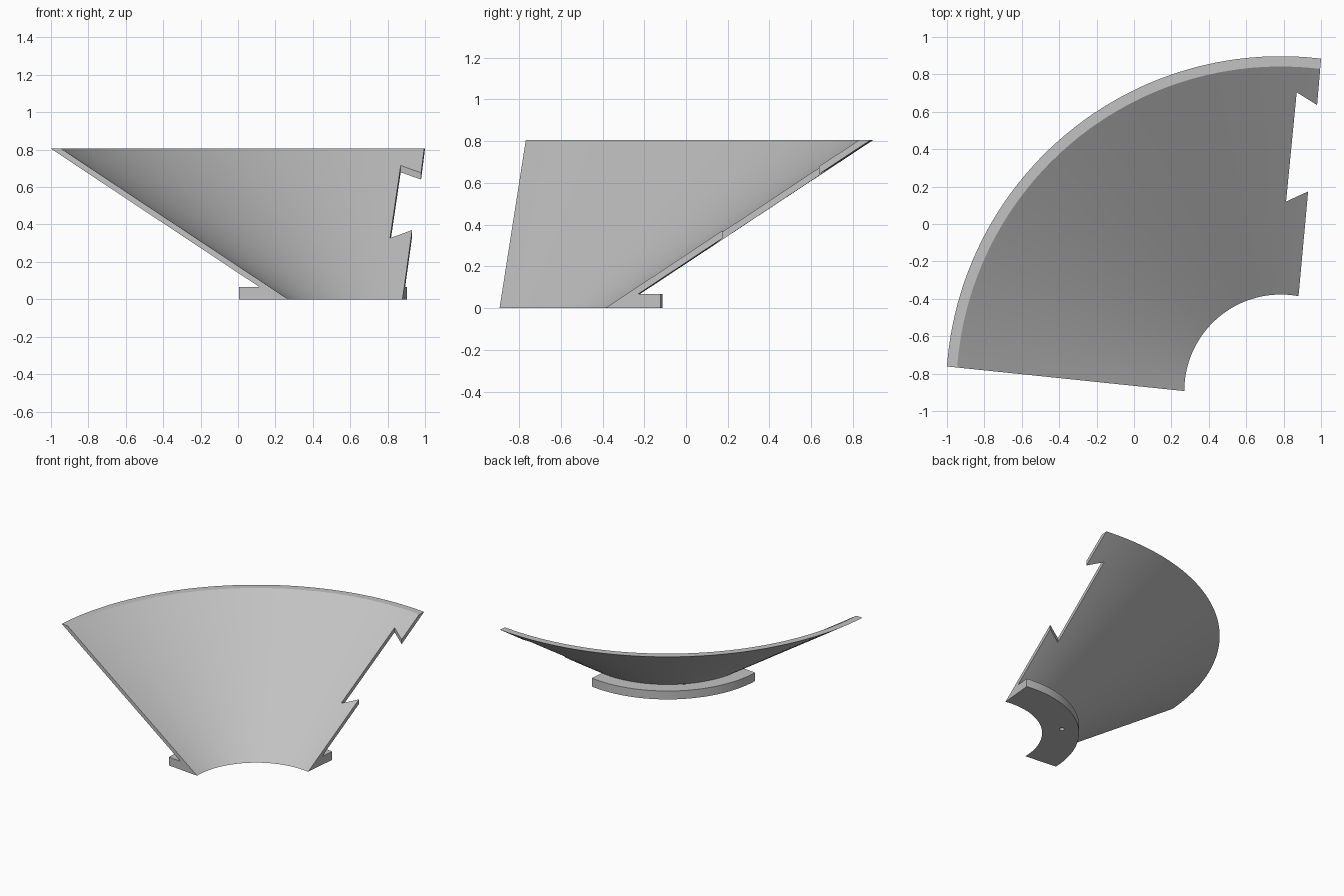
import bpy
import bmesh
from math import radians, cos, sin
from mathutils import Vector

if "Cube" in bpy.data.objects:
    bpy.data.objects.remove(bpy.data.objects["Cube"])

CENTRE = Vector((0.785, -0.893, 0))   # axis of the cone


def add_object(name, bm):
    bmesh.ops.recalc_face_normals(bm, faces=bm.faces)
    mesh = bpy.data.meshes.new(name)
    bm.to_mesh(mesh)
    bm.free()
    obj = bpy.data.objects.new(name, mesh)
    bpy.context.collection.objects.link(obj)
    return obj


def around(radius, z, degrees):
    a = radians(degrees)
    return CENTRE + Vector((radius * cos(a), radius * sin(a), z))


def revolve(name, profile, start, end, steps):
    """Closed (radius, z) profile swept through part of a turn."""
    bm = bmesh.new()
    rings = []
    for i in range(steps + 1):
        angle = start + (end - start) * i / steps
        rings.append([bm.verts.new(around(r, z, angle)) for r, z in profile])
    n = len(profile)
    for a, b in zip(rings, rings[1:]):
        for k in range(n):
            bm.faces.new((a[k], a[(k + 1) % n], b[(k + 1) % n], b[k]))
    bm.faces.new(rings[0])
    bm.faces.new(rings[-1])
    return add_object(name, bm)


def prism(name, outline, z0, z1):
    bm = bmesh.new()
    face = bm.faces.new([bm.verts.new((x, y, z0)) for x, y in outline])
    top = bmesh.ops.extrude_face_region(bm, geom=[face])
    verts = [v for v in top["geom"] if isinstance(v, bmesh.types.BMVert)]
    bmesh.ops.translate(bm, verts=verts, vec=(0, 0, z1 - z0))
    return add_object(name, bm)


def boolean(target, cutter, operation):
    cutter.hide_render = True
    mod = target.modifiers.new(operation.title(), "BOOLEAN")
    mod.operation = operation
    mod.solver = "EXACT"
    mod.object = cutter
    bpy.context.view_layer.objects.active = target
    bpy.ops.object.modifier_apply(modifier=mod.name)
    bpy.data.objects.remove(cutter)


# Sloping conical wall with a flat rim, standing on a flanged foot
wall = revolve("cone_wall_segment", [
    (0.516, 0), (0.781, 0), (0.781, 0.066), (0.671, 0.066),
    (1.79, 0.805), (1.735, 0.805)], 68, 192, 64)

# Plan outline: two straight ends, the right one with a dovetail notch
outline = [
    (1.01, 1.0), (0.979, 0.636), (0.87, 0.704), (0.813, 0.12),
    (0.931, 0.174), (0.86, -0.6), (0.5, -0.917), (-1.2, -0.741), (-1.2, 1.0)]
boolean(wall, prism("plan_cutter", outline, -0.2, 1.0), "INTERSECT")

# Small blind screw hole in the foot
hole = around(0.66, 0, 135)
circle = [(hole.x + 0.018 * cos(radians(a)), hole.y + 0.018 * sin(radians(a)))
          for a in range(0, 360, 20)]
boolean(wall, prism("hole_cutter", circle, -0.1, 0.072), "DIFFERENCE")

# Plain grey finish
grey = bpy.data.materials.new("plain_grey")
grey.use_nodes = True
colour = (0.54, 0.54, 0.54, 1)
grey.diffuse_color = colour
grey.node_tree.nodes["Principled BSDF"].inputs["Base Color"].default_value = colour
wall.data.materials.clear()
wall.data.materials.append(grey)

bpy.ops.object.select_all(action="DESELECT")
wall.select_set(True)
bpy.context.view_layer.objects.active = wall
bpy.ops.object.shade_smooth_by_angle(angle=radians(20))
